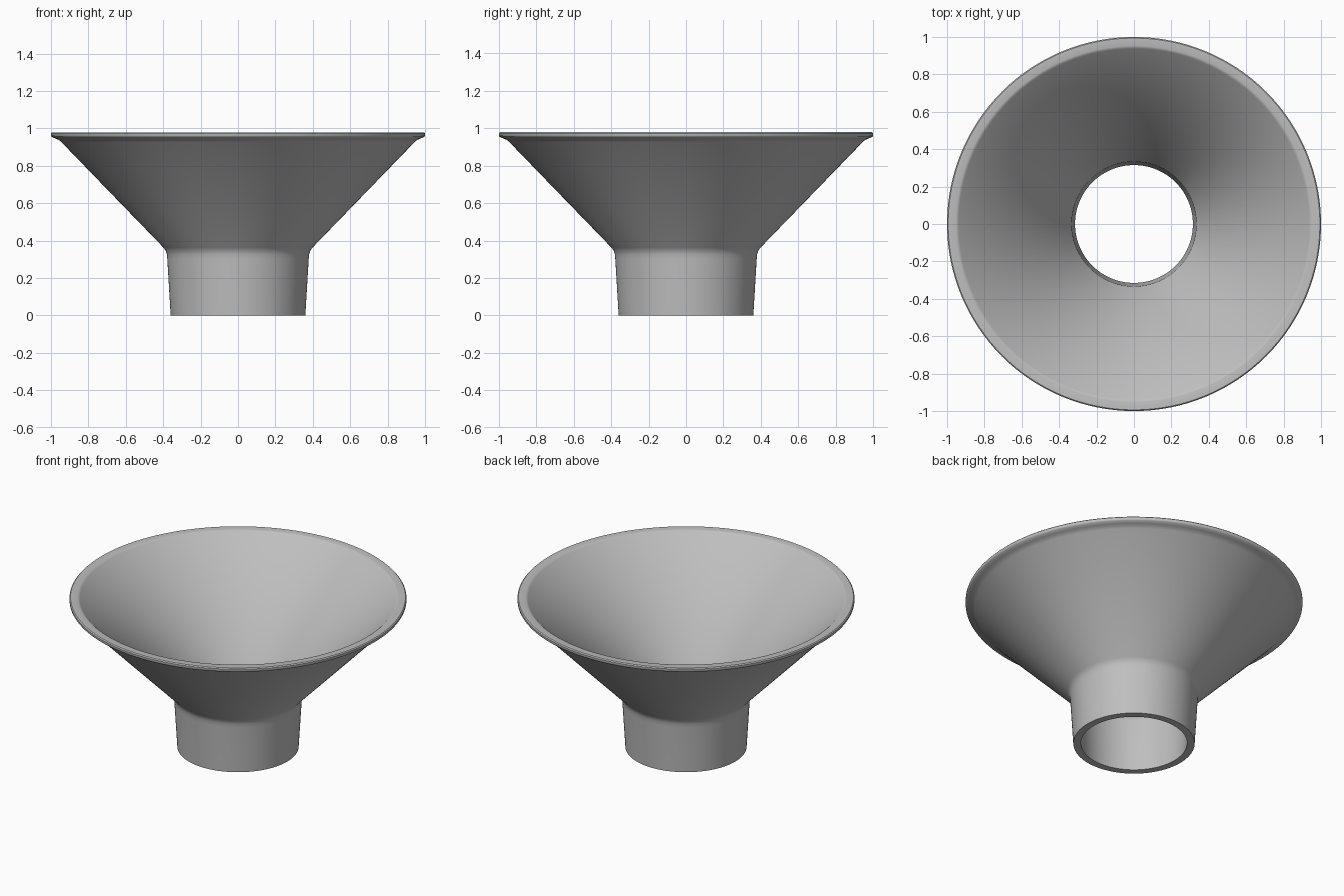
import bpy, bmesh, math

if "Cube" in bpy.data.objects:
    bpy.data.objects.remove(bpy.data.objects["Cube"])

SEGMENTS = 128

# Closed wall section as (radius, height): up the outside, over the lip, down the inside
SECTION = [
    (0.360, 0.0), (0.378, 0.30), (0.380, 0.325), (0.386, 0.345), (0.398, 0.362),
    (0.945, 0.927), (0.958, 0.938), (0.975, 0.945), (0.996, 0.954),
    (1.0, 0.960), (1.0, 0.973), (0.994, 0.979),
    (0.952, 0.979), (0.945, 0.977), (0.937, 0.971),
    (0.337, 0.370), (0.333, 0.352), (0.315, 0.0),
]


def lathe(name, section, material):
    """Spin a closed section around z into a hollow solid."""
    bm = bmesh.new()
    rings = []
    for i in range(SEGMENTS):
        a = 2 * math.pi * i / SEGMENTS
        rings.append([bm.verts.new((r * math.cos(a), r * math.sin(a), z)) for r, z in section])
    n = len(section)
    for i in range(SEGMENTS):
        here, after = rings[i], rings[(i + 1) % SEGMENTS]
        for j in range(n):
            k = (j + 1) % n
            bm.faces.new((here[j], after[j], after[k], here[k]))
    bmesh.ops.recalc_face_normals(bm, faces=bm.faces)
    mesh = bpy.data.meshes.new(name)
    bm.to_mesh(mesh)
    bm.free()
    mesh.materials.append(material)
    obj = bpy.data.objects.new(name, mesh)
    bpy.context.collection.objects.link(obj)
    bpy.context.view_layer.objects.active = obj
    obj.select_set(True)
    bpy.ops.object.shade_smooth_by_angle(angle=math.radians(35))
    return obj


grey = bpy.data.materials.new("light grey")
grey.diffuse_color = (0.52, 0.52, 0.52, 1)
grey.use_nodes = True
grey.node_tree.nodes["Principled BSDF"].inputs["Base Color"].default_value = grey.diffuse_color

# Funnel: tapered neck, flared cone and flat lip in one wall
lathe("funnel", SECTION, grey)
